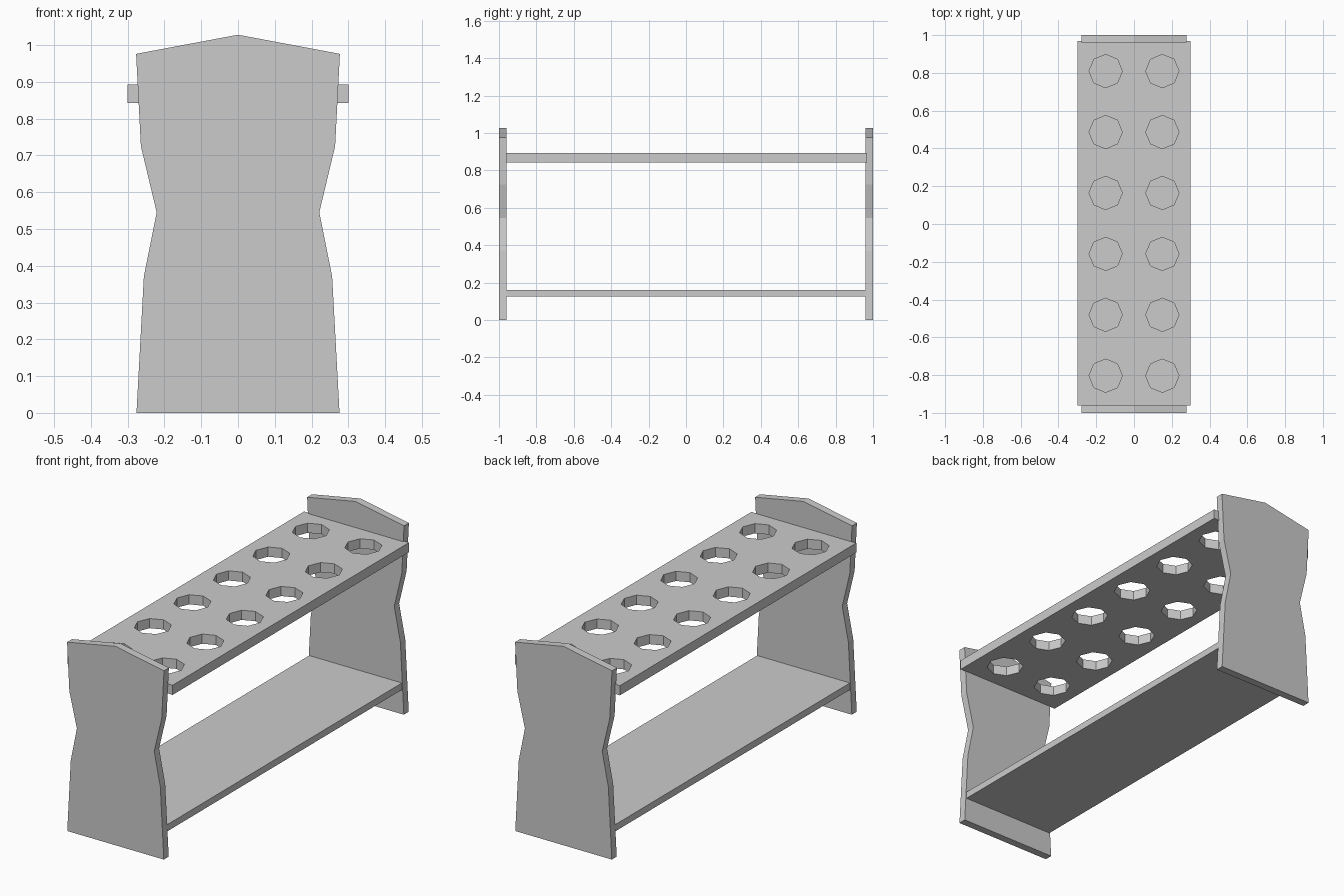
import bpy, bmesh
from math import pi, cos, sin

if "Cube" in bpy.data.objects:
    bpy.data.objects.remove(bpy.data.objects["Cube"])


def plate(name, loops, thickness, location, rotation=(0, 0, 0)):
    """Flat board: first loop is the outline, the others are through holes."""
    bm = bmesh.new()
    for loop in loops:
        vs = [bm.verts.new((x, y, 0)) for x, y in loop]
        for a, b in zip(vs, vs[1:] + vs[:1]):
            bm.edges.new((a, b))
    bmesh.ops.triangle_fill(bm, use_beauty=True, edges=bm.edges[:], normal=(0, 0, 1))
    ext = bmesh.ops.extrude_face_region(bm, geom=bm.faces[:], use_keep_orig=True)
    top = [g for g in ext["geom"] if isinstance(g, bmesh.types.BMVert)]
    bmesh.ops.translate(bm, verts=top, vec=(0, 0, thickness))
    bmesh.ops.recalc_face_normals(bm, faces=bm.faces[:])
    bmesh.ops.dissolve_limit(bm, angle_limit=0.01, verts=bm.verts[:], edges=bm.edges[:])
    mesh = bpy.data.meshes.new(name)
    bm.to_mesh(mesh)
    bm.free()
    ob = bpy.data.objects.new(name, mesh)
    ob.location, ob.rotation_euler = location, rotation
    bpy.context.collection.objects.link(ob)
    return ob


def rect(hx, hy):
    return [(-hx, -hy), (hx, -hy), (hx, hy), (-hx, hy)]


def octagon(cx, cy, r):
    return [(cx + r * cos(i * pi / 4), cy + r * sin(i * pi / 4)) for i in range(8)]


# Waisted end panels with a shallow gable top
side = [(0.276, 0), (0.256, 0.37), (0.221, 0.545), (0.264, 0.725), (0.277, 0.976)]
outline = side + [(0, 1.028)] + [(-x, z) for x, z in reversed(side)]
for name, y in (("front_end_panel", -0.96), ("back_end_panel", 1.0)):
    plate(name, [outline], 0.04, (0, y, 0), (pi / 2, 0, 0))

# Upper shelf with two rows of six octagonal holes
holes = [octagon(x, (i - 2.5) * 0.3225, 0.088) for x in (-0.15, 0.15) for i in range(6)]
plate("upper_shelf", [rect(0.3, 0.965)] + holes, 0.05, (0, 0.003, 0.843))

# Solid lower shelf
plate("lower_shelf", [rect(0.265, 0.962)], 0.035, (0, 0, 0.126))
